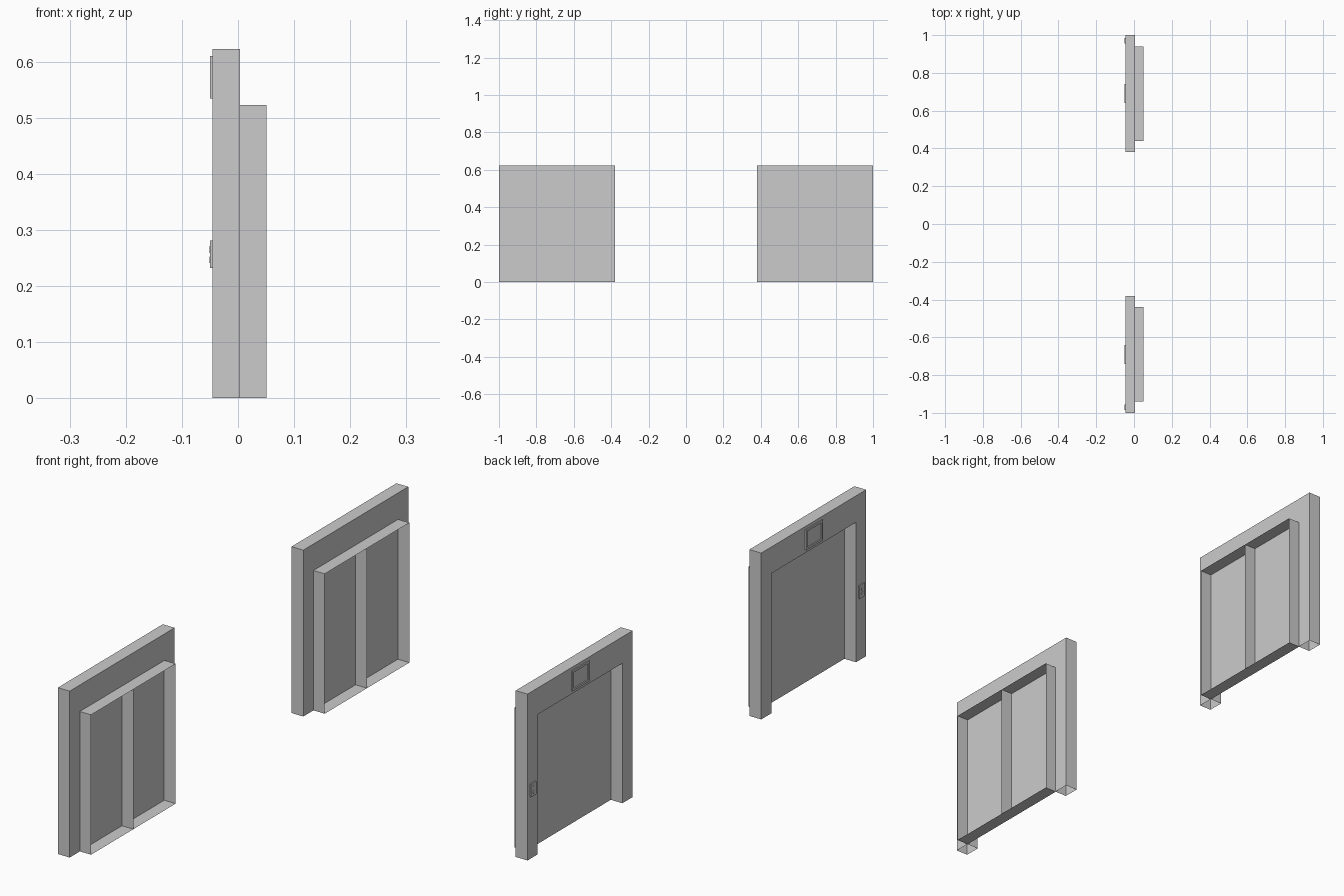
import bpy, bmesh, math
from mathutils import Matrix, Vector

if "Cube" in bpy.data.objects:
    bpy.data.objects.remove(bpy.data.objects["Cube"])


def finish(name, bm):
    """Make an object and mirror it to the second doorway across y = 0."""
    mesh = bpy.data.meshes.new(name)
    bm.to_mesh(mesh)
    bm.free()
    ob = bpy.data.objects.new(name, mesh)
    bpy.context.collection.objects.link(ob)
    mod = ob.modifiers.new("second_doorway", 'MIRROR')
    mod.use_axis = (False, True, False)
    mod.use_mirror_merge = False
    return ob


def box(x0, x1, y0, y1, z0, z1):
    bm = bmesh.new()
    m = Matrix.Translation(((x0 + x1) / 2, (y0 + y1) / 2, (z0 + z1) / 2))
    bmesh.ops.create_cube(bm, size=1, matrix=m @ Matrix.Diagonal((x1 - x0, y1 - y0, z1 - z0, 1)))
    bm.normal_update()
    return bm


def face_towards(bm, direction):
    return max(bm.faces, key=lambda f: f.normal.dot(Vector(direction)))


FRONT, BACK, END = -0.045, 0.004, 0.0505
Y0, Y1, MID, TOP = 0.38, 1.0, 0.69, 0.622
OPEN0, OPEN1, OPEN_TOP = 0.44, 0.94, 0.523

# Door surround: an upside-down U, hollow at the feet
bm = bmesh.new()
outline = [(Y0, 0), (Y0, TOP), (Y1, TOP), (Y1, 0),
           (OPEN1, 0), (OPEN1, OPEN_TOP), (OPEN0, OPEN_TOP), (OPEN0, 0)]
face = bm.faces.new([bm.verts.new((FRONT, y, z)) for y, z in outline])
ext = bmesh.ops.extrude_face_region(bm, geom=[face], use_keep_orig=True)
bmesh.ops.translate(bm, vec=(BACK - FRONT, 0, 0),
                    verts=[v for v in ext["geom"] if isinstance(v, bmesh.types.BMVert)])
bmesh.ops.recalc_face_normals(bm, faces=bm.faces)
feet = [f for f in bm.faces if all(v.co.z < 1e-5 for v in f.verts)]
bmesh.ops.delete(bm, geom=feet, context='FACES_ONLY')
finish("door_surround", bm)

# Two door leaves: thin trays open at the back
for name, y0, y1 in (("inner_door_leaf", OPEN0, MID), ("outer_door_leaf", MID, OPEN1)):
    bm = box(0.003, END, y0, y1, 0, OPEN_TOP)
    bmesh.ops.delete(bm, geom=[face_towards(bm, (1, 0, 0))], context='FACES_ONLY')
    finish(name, bm)

# Floor display with a recessed screen
bm = box(-0.0495, FRONT, MID - 0.05, MID + 0.05, 0.534, 0.61)
screen = face_towards(bm, (-1, 0, 0))
bmesh.ops.inset_region(bm, faces=[screen], thickness=0.011)
bmesh.ops.inset_region(bm, faces=[screen], thickness=0.001)
bmesh.ops.translate(bm, vec=(0.003, 0, 0), verts=screen.verts)
finish("floor_display", bm)

# Call plate and its two round buttons
finish("call_plate", box(-0.0495, FRONT, 0.955, 0.985, 0.232, 0.281))
for name, z in (("up_button", 0.265), ("down_button", 0.247)):
    bm = bmesh.new()
    m = Matrix.Translation((-0.0495, 0.97, z)) @ Matrix.Rotation(math.pi / 2, 4, 'Y')
    bmesh.ops.create_cone(bm, cap_ends=True, segments=12, radius1=0.006, radius2=0.006,
                          depth=0.002, matrix=m)
    finish(name, bm)
